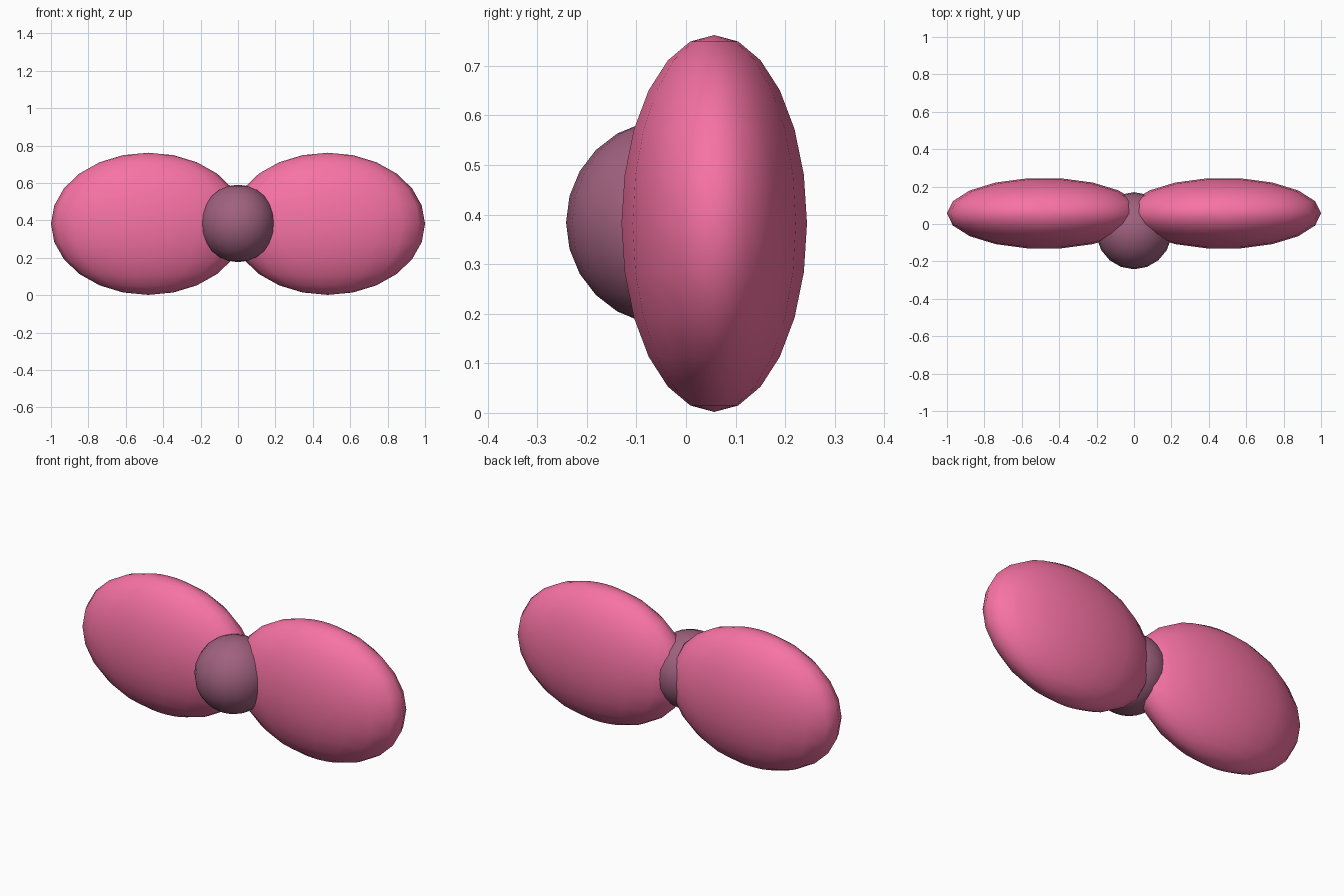
import bpy
import math

if "Cube" in bpy.data.objects:
    bpy.data.objects.remove(bpy.data.objects["Cube"])


def colour(name, rgb):
    mat = bpy.data.materials.new(name)
    mat.diffuse_color = (*rgb, 1)
    mat.use_nodes = True
    mat.node_tree.nodes["Principled BSDF"].inputs["Base Color"].default_value = mat.diffuse_color
    return mat


def ellipsoid(name, centre, radii, mat, turn=0):
    bpy.ops.mesh.primitive_uv_sphere_add(segments=18, ring_count=12, radius=1)
    ob = bpy.context.object
    ob.name = name
    # line the sphere's vertices up with the wanted axis, then stretch it
    ob.rotation_euler.z = turn
    bpy.ops.object.transform_apply(location=False, rotation=True, scale=False)
    ob.scale = radii
    ob.location = centre
    bpy.ops.object.transform_apply(location=False, rotation=False, scale=True)
    bpy.ops.object.shade_smooth()
    ob.data.materials.append(mat)
    return ob


pink = colour("pink", (0.93, 0.17, 0.37))
mauve = colour("mauve", (0.35, 0.12, 0.21))

# Two flattened bow loops, vertices at the outer tips
# (a uv sphere's first vertex column lies on +y or +x; measure it so tips land on x)
probe = ellipsoid("bow_loop_right", (0.48, 0.057, 0.382), (1, 1, 1), pink)
tip = max(v.co.x for v in probe.data.vertices)
offset = 0 if tip > 0.999 else math.pi / 2
bpy.data.objects.remove(probe)

for side, label in ((1, "right"), (-1, "left")):
    ellipsoid("bow_loop_" + label, (side * 0.48, 0.057, 0.382),
              (0.52, 0.19, 0.38), pink, offset)

# Round knot in the middle, vertices facing front and back
ellipsoid("bow_knot", (0, -0.036, 0.384), (0.203, 0.206, 0.207), mauve,
          offset + math.pi / 2)
